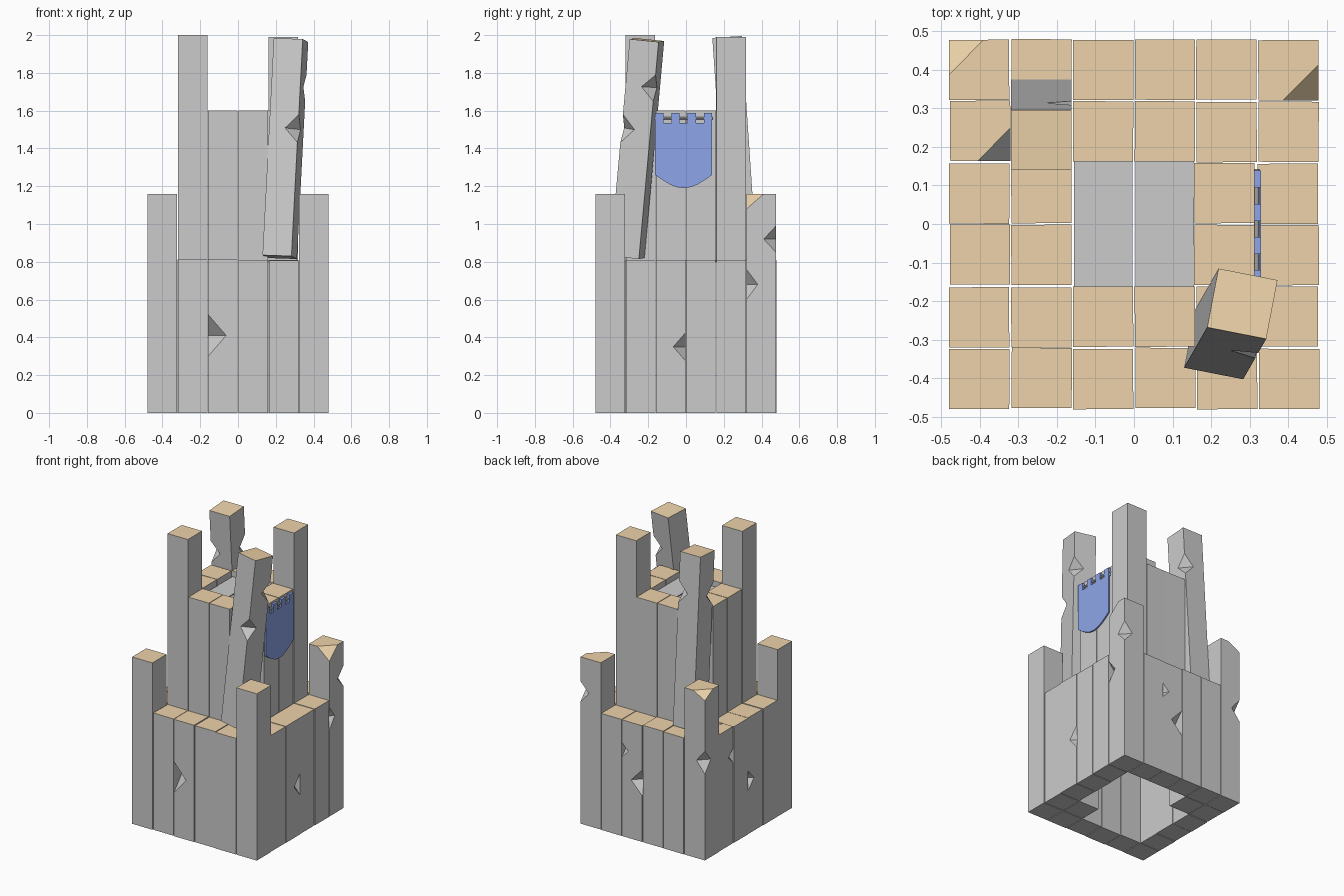
import bpy, bmesh, math, random
from mathutils import Vector, Matrix

if "Cube" in bpy.data.objects:
    bpy.data.objects.remove(bpy.data.objects["Cube"])

random.seed(4)
P = 0.16            # beam pitch
LOW, HIGH = 0.81, 1.6
FL, FR, BR, BL = 0, 1, 2, 3


def material(name, rgb):
    m = bpy.data.materials.new(name)
    m.diffuse_color = (*rgb, 1)
    m.use_nodes = True
    m.node_tree.nodes["Principled BSDF"].inputs["Base Color"].default_value = m.diffuse_color
    return m


wood = material("cut_wood", (0.85, 0.65, 0.40))
blue = material("blue_cloth", (0.27, 0.38, 0.82))


def add_object(name, bm, mats):
    bmesh.ops.remove_doubles(bm, verts=bm.verts, dist=1e-6)
    bmesh.ops.recalc_face_normals(bm, faces=bm.faces)
    me = bpy.data.meshes.new(name)
    bm.to_mesh(me)
    bm.free()
    for m in mats:
        me.materials.append(m)
    ob = bpy.data.objects.new(name, me)
    bpy.context.collection.objects.link(ob)
    return ob


def beam(name, base, height, notches=(), chamfers=None, axis=None, yaw=None, size=0.156):
    """Square beam. notches: (corner, z, reach, half height); chamfers: corner -> (reach, drop, slot)."""
    chamfers = chamfers or {}
    bm = bmesh.new()
    s = size / 2
    c = [Vector(p) for p in ((-s, -s, 0), (s, -s, 0), (s, s, 0), (-s, s, 0))]
    up = Vector((0, 0, 1))

    def face(pts, slot=0):
        bm.faces.new([bm.verts.new(p) for p in pts]).material_index = slot

    def edge(i, other):
        """Points up corner i, with tips cut toward the other corner."""
        d = (c[other] - c[i]).normalized()
        pts = [c[i]]
        for k, z, r, h in sorted(n for n in notches if n[0] == i):
            pts += [c[i] + up * (z - h), c[i] + up * z + d * r, c[i] + up * (z + h)]
        if i in chamfers:
            r, drop, _ = chamfers[i]
            pts += [c[i] + up * (height - drop), c[i] + up * height + d * r]
        else:
            pts.append(c[i] + up * height)
        return pts

    top = []
    for i in range(4):
        j, p = (i + 1) % 4, (i - 1) % 4
        face(edge(j, i) + edge(i, j)[::-1])
        a, b = edge(i, p), edge(i, j)
        top += [a[-1], b[-1]] if i in chamfers else [a[-1]]
        if i in chamfers:
            face([a[-2], b[-1], a[-1]], chamfers[i][2])
        for k in range(sum(n[0] == i for n in notches)):
            lo, ta, hi = a[1 + 3 * k:4 + 3 * k]
            tb = b[2 + 3 * k]
            face([lo, tb, ta])
            face([hi, ta, tb])
    face(top, 1)
    face(c[::-1])
    ob = add_object(name, bm, [None, wood])
    if yaw is None:
        yaw = random.uniform(-0.4, 0.4)
    rot = Matrix.Rotation(math.radians(yaw), 4, 'Z')
    if axis:
        rot = up.rotation_difference(Vector(axis)).to_matrix().to_4x4() @ rot
    ob.matrix_world = Matrix.Translation(base) @ rot
    return ob


# Chipped edges of the lower wall, keyed by grid cell
chips = {
    (2, 0): [(FL, 0.41, 0.095, 0.11)],
    (5, 2): [(BR, 0.35, 0.065, 0.075)],
    (5, 5): [(FR, 0.68, 0.06, 0.08), (BR, 0.92, 0.065, 0.07)],
    (3, 5): [(BL, 0.41, 0.085, 0.09), (BR, 0.60, 0.05, 0.05)],
    (0, 5): [(BL, 0.68, 0.065, 0.08)],
    (0, 2): [(BL, 0.37, 0.065, 0.07)],
    (0, 4): [(FL, 0.61, 0.05, 0.05)],
}
corner_cuts = {
    (5, 5): {FR: (0.092, 0.08, 1)},
    (0, 5): {BL: (0.09, 0.05, 1)},
    (0, 4): {FR: (0.085, 0.11, 0)},
}

# Lower wall: outer ring of a 6 x 6 grid, taller at the corners
for i in range(6):
    for j in range(6):
        if i not in (0, 5) and j not in (0, 5):
            continue
        corner = i in (0, 5) and j in (0, 5)
        pos = ((i - 2.5) * P + random.uniform(-.002, .002),
               (j - 2.5) * P + random.uniform(-.002, .002), 0)
        beam("lower_corner_post" if corner else "lower_wall_beam", pos,
             1.16 if corner else LOW + random.uniform(-.003, .003),
             chips.get((i, j), ()), corner_cuts.get((i, j)))

# Stumps carrying the leaning posts
for x, y in ((1.5 * P, -1.5 * P), (-1.5 * P, 1.5 * P)):
    beam("inner_stump", (x, y, 0), LOW)

# Upper wall: two beams per side
for k in (-0.5, 0.5):
    for s in (-1, 1):
        beam("upper_wall_beam", (k * P, s * 1.5 * P, LOW - 0.01), HIGH - LOW + 0.01)
        beam("upper_wall_beam", (s * 1.5 * P - (0.006 if s > 0 else 0), k * P, LOW - 0.01),
             HIGH - LOW + 0.01)

# Upper corner posts: two upright, two leaning
beam("upper_corner_post", (-0.24, -0.242, LOW - 0.01), 2.0 - LOW + 0.01)
beam("upper_corner_post", (0.24, 0.238, LOW - 0.01), 1.99 - LOW + 0.01)
beam("leaning_post_back", (-0.24, 0.297, LOW), 1.183,
     [(BR, 0.91, 0.07, 0.075), (FL, 0.89, 0.07, 0.075)],
     axis=(0, -0.08, 1.185), yaw=0)
beam("leaning_post_front", (0.221, -0.311, 0.825), 1.155,
     [(FR, 0.68, 0.07, 0.075), (BR, 0.91, 0.07, 0.07)],
     axis=(0.06, 0.105, 1.155), yaw=-11)


def box(bm, lo, hi):
    size = [b - a for a, b in zip(lo, hi)]
    mid = [(a + b) / 2 for a, b in zip(lo, hi)]
    bmesh.ops.create_cube(bm, size=1, matrix=Matrix.Translation(mid) @ Matrix.Diagonal((*size, 1)))


# Roof floor: two planks inside the upper wall
for s in (-1, 1):
    bm = bmesh.new()
    box(bm, (s * 0.08 - 0.076, -0.165, 1.53), (s * 0.08 + 0.076, 0.165, 1.56))
    add_object("roof_plank", bm, [])

# Banner cloth with rounded lower edge
y0, y1 = -0.163, 0.138
pts = [(y1, 1.535), (y0, 1.535), (y0, 1.26)]
for k in range(1, 8):
    t = k / 8
    pts.append((y0 + (y1 - y0) * t, 1.26 - 0.07 * math.sin(math.pi * t)))
pts.append((y1, 1.26))
bm = bmesh.new()
f = bm.faces.new([bm.verts.new((0.319, y, z)) for y, z in pts])
ext = bmesh.ops.extrude_face_region(bm, geom=[f])
bmesh.ops.translate(bm, vec=(0.01, 0, 0), verts=[v for v in ext["geom"] if isinstance(v, bmesh.types.BMVert)])
add_object("banner_cloth", bm, [blue])

# Banner loops
bm = bmesh.new()
for k in range(4):
    y = y0 + k * 0.0857
    box(bm, (0.309, y, 1.533), (0.329, y + 0.044, 1.588))
add_object("banner_loops", bm, [blue])

# Banner rod
bm = bmesh.new()
bmesh.ops.create_cone(bm, cap_ends=True, segments=8, radius1=0.007, radius2=0.007, depth=0.31,
                      matrix=Matrix.Translation((0.318, -0.0125, 1.56)) @ Matrix.Rotation(math.pi / 2, 4, 'X'))
add_object("banner_rod", bm, [])
